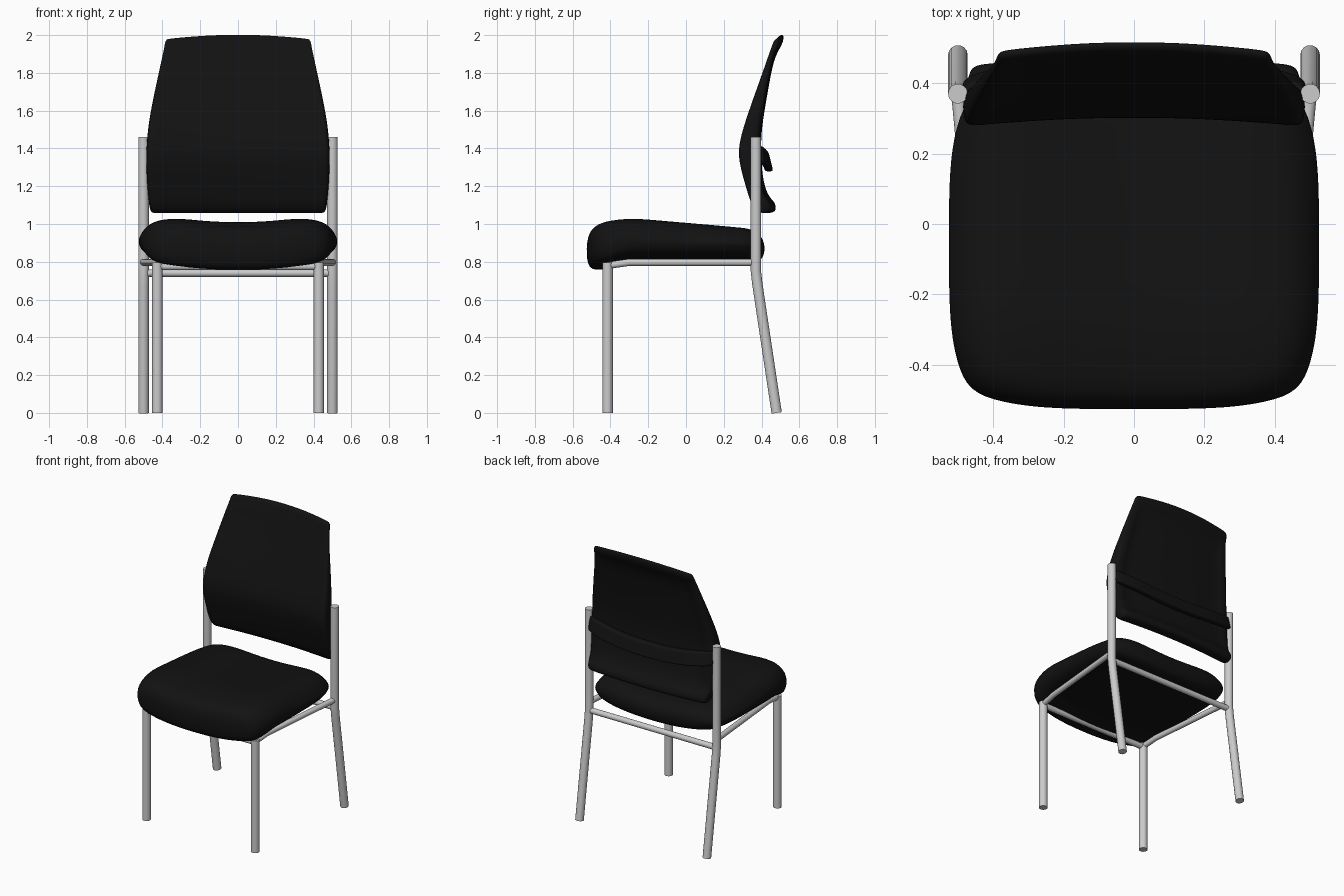
import bpy, bmesh

if "Cube" in bpy.data.objects:
    bpy.data.objects.remove(bpy.data.objects["Cube"])

black = bpy.data.materials.new("black_fabric")
black.diffuse_color = (0.006, 0.006, 0.006, 1)
black.use_nodes = True
black.node_tree.nodes["Principled BSDF"].inputs["Base Color"].default_value = black.diffuse_color


def lerp(table, t):
    """Piecewise linear lookup in (key, value) pairs."""
    if t <= table[0][0]:
        return table[0][1]
    for (a, va), (b, vb) in zip(table, table[1:]):
        if t <= b:
            return va + (vb - va) * (t - a) / (b - a)
    return table[-1][1]


def tube(name, points, radius):
    """Round steel tube along a path."""
    cu = bpy.data.curves.new(name, 'CURVE')
    cu.dimensions = '3D'
    cu.bevel_depth = radius
    cu.bevel_resolution = 5
    cu.use_fill_caps = True
    sp = cu.splines.new('POLY')
    sp.points.add(len(points) - 1)
    for p, co in zip(sp.points, points):
        p.co = (*co, 1)
    ob = bpy.data.objects.new(name, cu)
    bpy.context.collection.objects.link(ob)
    bpy.ops.object.select_all(action='DESELECT')
    bpy.context.view_layer.objects.active = ob
    ob.select_set(True)
    bpy.ops.object.convert(target='MESH')
    bpy.ops.object.shade_smooth_by_angle(angle=0.8)


def cushion(name, layers, ni, nj, levels=2):
    """Closed pad: first and last layer are full grids, the rest only wall loops."""
    bm = bmesh.new()
    rim = ([(i, 0) for i in range(ni)] + [(ni - 1, j) for j in range(1, nj)]
           + [(i, nj - 1) for i in range(ni - 2, -1, -1)] + [(0, j) for j in range(nj - 2, 0, -1)])
    grids = []
    for k, fn in enumerate(layers):
        full = k in (0, len(layers) - 1)
        keys = [(i, j) for i in range(ni) for j in range(nj)] if full else rim
        g = {key: bm.verts.new(fn(*key)) for key in keys}
        grids.append(g)
        if full:
            for i in range(ni - 1):
                for j in range(nj - 1):
                    bm.faces.new([g[i, j], g[i + 1, j], g[i + 1, j + 1], g[i, j + 1]])
    for a, b in zip(grids, grids[1:]):
        for p, q in zip(rim, rim[1:] + rim[:1]):
            bm.faces.new([a[p], a[q], b[q], b[p]])
    bmesh.ops.recalc_face_normals(bm, faces=bm.faces)
    for f in bm.faces:
        f.smooth = True
    me = bpy.data.meshes.new(name)
    bm.to_mesh(me)
    bm.free()
    me.materials.append(black)
    ob = bpy.data.objects.new(name, me)
    bpy.context.collection.objects.link(ob)
    ob.modifiers.new("smooth", 'SUBSURF').levels = levels
    ob.modifiers["smooth"].render_levels = levels


# Steel frame: legs, rails and cross bars
for s, side in ((-1, "left"), (1, "right")):
    tube(f"front_leg_{side}", [(s * .427, -.415, 0), (s * .427, -.415, .795)], .028)
    tube(f"rear_leg_{side}", [(s * .5, .48, 0), (s * .5, .378, .68), (s * .5, .37, .75),
                              (s * .5, .37, 1.46)], .028)
    tube(f"side_rail_{side}", [(s * .427, -.415, .78), (s * .437, -.3, .797),
                               (s * .5, .37, .797)], .019)
tube("front_cross_bar", [(-.427, -.415, .775), (.427, -.415, .775)], .02)
tube("rear_cross_bar", [(-.5, .372, .74), (.5, .372, .74)], .02)

# Seat cushion: rounded square plan with a waterfall front and a shallow dip
N = 11
TOP = [(-.5, 1.0), (-.38, 1.024), (-.28, 1.033), (-.1, 1.017), (.1, 1.0), (.41, .972)]


def seat_layer(scale, height):
    def fn(i, j):
        s, t = 2 * i / (N - 1) - 1, 2 * j / (N - 1) - 1
        x = .527 * scale * s * (1 - .2 * t ** 4) ** .5
        y = -.055 + .472 * scale * t * (1 - .2 * s ** 4) ** .5
        return x, y, height(x, y)
    return fn


def seat_top(x, y):
    return lerp(TOP, y) - .02 * max(0, 1 - (x / .3) ** 2) - 1.5 * max(0, abs(x) - .35) ** 2


def seat_bottom(x, y):
    return .795 - .043 * min(1, max(0, (-y - .33) / .1)) + .045 * (x / .5) ** 2


cushion("seat", [seat_layer(.9, seat_top),
                 seat_layer(1, lambda x, y: seat_top(x, y) - .045),
                 seat_layer(1, lambda x, y: seat_bottom(x, y) + .05),
                 seat_layer(.95, seat_bottom)], N, N)

# Backrest: rows of height, half width, front y, back y
ROWS = [(1.058, .455, .385, .435), (1.075, .467, .36, .452), (1.115, .473, .338, .447),
        (1.15, .477, .327, .405), (1.25, .484, .297, .392), (1.36, .487, .27, .387),
        (1.45, .482, .282, .385), (1.55, .472, .312, .395), (1.7, .442, .365, .422),
        (1.85, .409, .42, .45), (1.91, .396, .44, .468), (1.94, .39, .452, .487),
        (1.965, .386, .46, .491), (1.979, .377, .475, .489)]
US = [-1, -.96, -.87, -.82, -.5, -.2, .2, .5, .82, .87, .96, 1]


def back_layer(rear):
    def fn(i, j):
        u = US[i]
        z, w, front, back = ROWS[j]
        y = back if rear else front
        if abs(u) == 1:                                # rounded side edges
            y += .3 * ((front + back) / 2 - y)
        if rear and abs(u) < .85 and 1.15 < z < 1.91:  # recessed rear panel
            y -= .014
        bow = 1 - u * u
        return u * w, y + .027 * bow, z + .024 * bow * max(0, (z - 1.5) / .479) ** 2
    return fn


cushion("backrest", [back_layer(False), back_layer(True)], len(US), len(ROWS))

# Curved support bar behind the backrest, joining the rear posts
BAR_N = 13


def bar_layer(rear):
    def fn(i, j):
        u = 2 * i / (BAR_N - 1) - 1
        v = (-1, -.7, 0, .7, 1)[j]
        bulge = 1 - u ** 4
        y = .385 + .043 * bulge - .012 * v + (.022 if rear else -.022)
        return u * .49, y, 1.375 - .05 * (1 - u * u) + .048 * v
    return fn


cushion("back_support_bar", [bar_layer(False), bar_layer(True)], BAR_N, 5)
